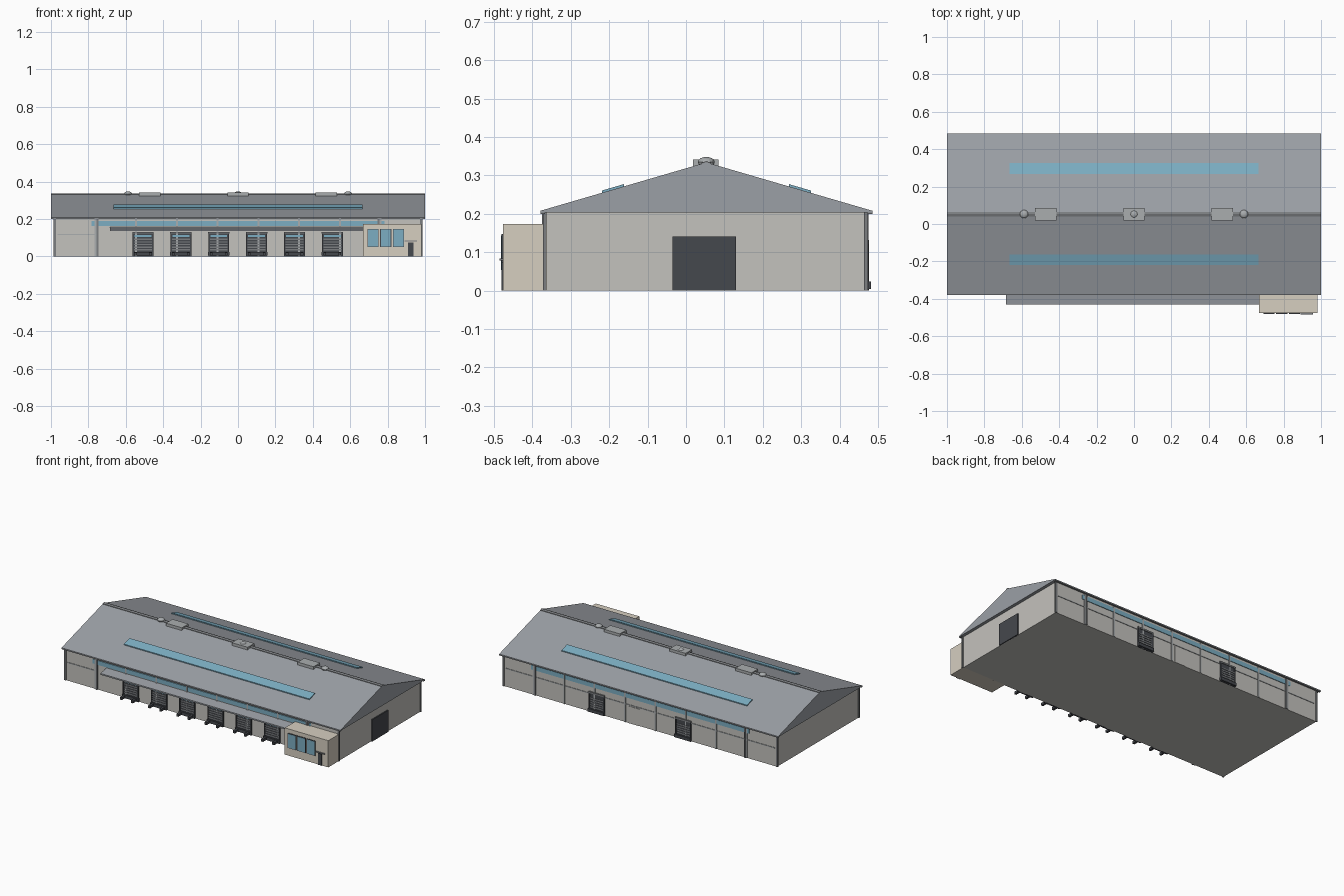
import bpy, bmesh, math

if "Cube" in bpy.data.objects:
    bpy.data.objects.remove(bpy.data.objects["Cube"])

def mat(name, r, g, b):
    m = bpy.data.materials.new(name)
    m.diffuse_color = (r, g, b, 1)
    m.use_nodes = True
    m.node_tree.nodes["Principled BSDF"].inputs["Base Color"].default_value = m.diffuse_color
    return m

WALL = mat("wall", 0.55, 0.54, 0.51)
ROOF = mat("roof", 0.33, 0.35, 0.38)
DARK = mat("dark_metal", 0.06, 0.065, 0.075)
TRIM = mat("trim", 0.2, 0.21, 0.22)
VENT = mat("vent", 0.4, 0.42, 0.43)
GLASS = mat("glass", 0.2, 0.42, 0.54)
CREAM = mat("cream", 0.67, 0.62, 0.53)

def finish(name, bm, m):
    bmesh.ops.recalc_face_normals(bm, faces=bm.faces)
    me = bpy.data.meshes.new(name)
    bm.to_mesh(me)
    bm.free()
    me.materials.append(m)
    ob = bpy.data.objects.new(name, me)
    bpy.context.collection.objects.link(ob)
    return ob

def box(name, x, y, z, m):
    """Box from (min, max) ranges."""
    bm = bmesh.new()
    bmesh.ops.create_cube(bm, size=1)
    for v in bm.verts:
        v.co = [(a + b) / 2 + c * (b - a) for (a, b), c in zip((x, y, z), v.co)]
    return finish(name, bm, m)

def prism(name, profile, x0, x1, m):
    """Extrude a (y, z) profile along x."""
    bm = bmesh.new()
    f = bm.faces.new([bm.verts.new((x0, y, z)) for y, z in profile])
    r = bmesh.ops.extrude_face_region(bm, geom=[f])
    for v in r["geom"]:
        if isinstance(v, bmesh.types.BMVert):
            v.co.x = x1
    return finish(name, bm, m)

F, B = -0.367, 0.467           # front and back wall planes
RY, RZ, EZ, HALF = 0.053, 0.334, 0.208, 0.432
slope = (RZ - EZ) / HALF

def roof_z(y):
    return RZ - abs(y - RY) * slope

# hall and roof
box("hall_walls", (-0.98, 0.98), (F, B), (0, 0.206), WALL)
prism("roof", [(RY - HALF, 0.204), (RY + HALF, 0.204), (RY + HALF, EZ),
               (RY, RZ), (RY - HALF, EZ)], -1, 1, ROOF)
prism("ridge_cap", [(RY + d, roof_z(RY + d) + h) for d, h in
                    ((-0.012, 0), (-0.012, 0.003), (0, 0.003), (0.012, 0.003), (0.012, 0))],
      -1, 1, TRIM)

# skylights and eave gutters on both slopes
for s, side in ((-1, "front"), (1, "back")):
    a, b = RY + s * 0.215, RY + s * 0.272
    prism("skylight_" + side, [(a, roof_z(a)), (a, roof_z(a) + 0.006),
                               (b, roof_z(b) + 0.006), (b, roof_z(b))], -0.665, 0.665, GLASS)
    e = RY + s * (HALF - 0.006)
    box("gutter_" + side, (-1, 1), (e - 0.006, e + 0.006), (0.199, 0.205), TRIM)

# ridge vents and domed fans
for x in (-0.472, 0, 0.472):
    box("ridge_vent", (x - 0.057, x + 0.057), (0.018, 0.085), (0.318, 0.342), VENT)
for x in (-0.588, 0, 0.588):
    bm = bmesh.new()
    bmesh.ops.create_uvsphere(bm, u_segments=16, v_segments=8, radius=0.022)
    for v in bm.verts:
        v.co = (v.co.x + x, v.co.y + RY, v.co.z * 0.6 + 0.335)
    finish("roof_fan", bm, VENT)

# wall columns, downpipes, girts and window bands
for wy, s, side in ((F, -1, "front"), (B, 1, "back")):
    def out(d, depth=0.004):
        return tuple(sorted((wy - s * depth, wy + s * d)))
    for i in range(10):
        x = -0.98 + i * 1.96 / 9
        w = 0.006 if i in (0, 9) else 0.005
        box("column_" + side, (x - w, x + w), out(0.005), (0, 0.205),
            TRIM if i in (0, 9) else VENT)
    for x in (-0.752, 0.752):
        box("downpipe_" + side, (x - 0.005, x + 0.005), out(0.008), (0, 0.205), TRIM)
    box("window_band_" + side, (-0.782, 0.782), out(0.004), (0.162, 0.19), GLASS)
    for x in (-0.865, 0.865):
        box("girt_" + side, (x - 0.1, x + 0.1), out(0.003), (0.114, 0.12), VENT)
    if side == "back":
        box("girt_back", (-0.76, 0.76), out(0.003), (0.114, 0.12), VENT)

# loading doors with ribs, window strip, dock plate and bumpers
def dock_door(x, wy, s, reach, label):
    def out(a, b):
        return tuple(sorted((wy + s * a, wy + s * b)))
    box(label + "_door", (x - 0.052, x + 0.052), out(-0.004, 0.005), (0, 0.122), DARK)
    for i in range(5):
        z = 0.032 + i * 0.014
        box(label + "_rib", (x - 0.048, x + 0.048), out(0.004, 0.007), (z, z + 0.007), TRIM)
    for t in (-1, 1):
        box(label + "_jamb", (x + t * 0.052 - 0.004, x + t * 0.052 + 0.004),
            out(0, 0.009), (0, 0.122), DARK)
        box(label + "_bumper", (x + t * 0.04 - 0.007, x + t * 0.04 + 0.007),
            out(0, reach), (0.006, 0.022), DARK)
    box(label + "_dock_plate", (x - 0.057, x + 0.057), out(0, 0.015), (0.004, 0.024), DARK)
    box(label + "_hood", (x - 0.057, x + 0.057), out(0, 0.009), (0.122, 0.132), TRIM)

for i in range(6):
    x = -0.508 + i * 0.2025
    dock_door(x, F, -1, 0.05, "front")
    box("front_door_window", (x - 0.045, x + 0.045), (F - 0.007, F), (0.103, 0.115), GLASS)
for x in (-0.31, 0.31):
    dock_door(x, B, 1, 0.015, "back")
box("back_service_door", (0.005, 0.085), (B, B + 0.003), (0, 0.11), WALL)

# front canopy
prism("dock_canopy", [(F + 0.004, 0.148), (F + 0.004, 0.158), (-0.431, 0.146), (-0.431, 0.137)],
      -0.685, 0.668, ROOF)

# end-wall door
box("side_door", (0.976, 0.987), (-0.035, 0.13), (0, 0.141), DARK)

# office block
OY = -0.477
box("office", (0.669, 0.981), (OY, F + 0.005), (0, 0.173), CREAM)
for x in (0.722, 0.79, 0.858):
    box("office_window_frame", (x - 0.03, x + 0.03), (OY - 0.003, OY), (0.05, 0.147), DARK)
    box("office_window", (x - 0.026, x + 0.026), (OY - 0.0045, OY), (0.054, 0.143), GLASS)
box("office_door", (0.909, 0.937), (OY - 0.004, OY), (0, 0.075), DARK)
box("office_door_hood", (0.89, 0.957), (OY - 0.008, OY), (0.079, 0.084), TRIM)
